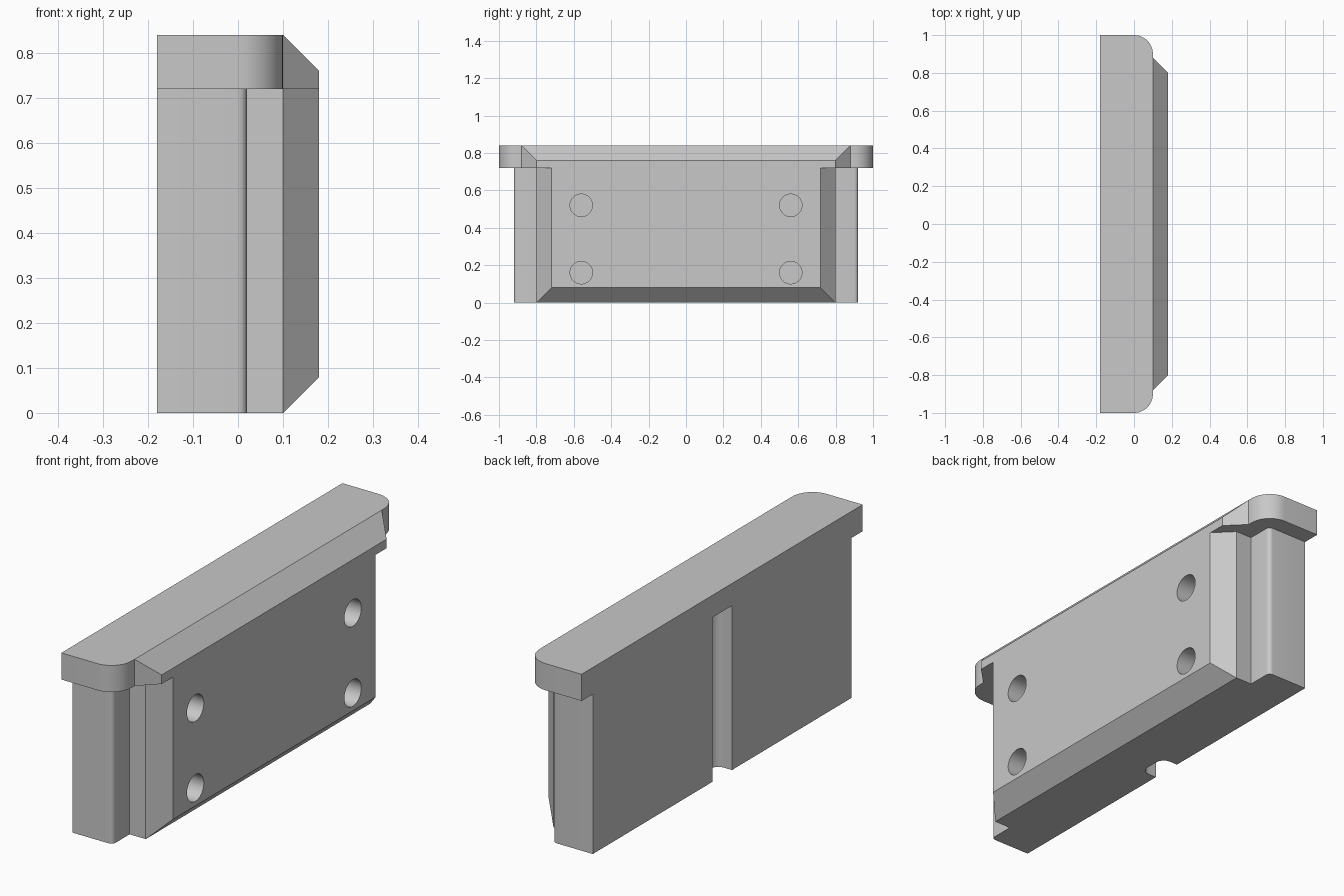
import bpy, bmesh, math
from mathutils import Vector

cube = bpy.data.objects.get("Cube")
if cube:
    bpy.data.objects.remove(cube, do_unlink=True)

grey = bpy.data.materials.new("plain grey")
grey.use_nodes = True
grey.diffuse_color = (0.58, 0.58, 0.58, 1)
grey.node_tree.nodes["Principled BSDF"].inputs["Base Color"].default_value = (0.58, 0.58, 0.58, 1)


def arc(cx, cy, r, start, end, steps=12):
    """Points of an arc, angles in degrees."""
    angles = [math.radians(start + (end - start) * i / steps) for i in range(steps + 1)]
    return [(cx + r * math.cos(a), cy + r * math.sin(a)) for a in angles]


def mirrored(half):
    """Complete a half outline (y > 0) across y = 0."""
    return half + [(x, -y) for x, y in reversed(half)]


def finish(name, bm):
    bmesh.ops.recalc_face_normals(bm, faces=bm.faces)
    mesh = bpy.data.meshes.new(name)
    bm.to_mesh(mesh)
    bm.free()
    mesh.materials.append(grey)
    ob = bpy.data.objects.new(name, mesh)
    bpy.context.collection.objects.link(ob)
    return ob


def prism(name, outline, z0, z1, chamfer=None):
    """Extrude an outline upward, then slice one sloped edge off its front."""
    bm = bmesh.new()
    face = bm.faces.new([bm.verts.new((x, y, z0)) for x, y in outline])
    new = bmesh.ops.extrude_face_region(bm, geom=[face])["geom"]
    bmesh.ops.translate(bm, vec=(0, 0, z1 - z0),
                        verts=[v for v in new if isinstance(v, bmesh.types.BMVert)])
    if chamfer:
        point, normal = chamfer
        # nudge the plane so that it slices cleanly beside the step edge
        bmesh.ops.bisect_plane(bm, geom=bm.verts[:] + bm.edges[:] + bm.faces[:], dist=1e-6,
                               plane_co=Vector(point) + Vector((0.0005, 0, 0)),
                               plane_no=normal, clear_outer=True)
        bmesh.ops.holes_fill(bm, edges=[e for e in bm.edges if e.is_boundary], sides=0)
    return finish(name, bm)


def cut(ob, cutters):
    bpy.ops.object.select_all(action="DESELECT")
    bpy.context.view_layer.objects.active = ob
    ob.select_set(True)
    for cutter in cutters:
        mod = ob.modifiers.new("cut", "BOOLEAN")
        mod.operation = "DIFFERENCE"
        mod.solver = "EXACT"
        mod.object = cutter
        bpy.ops.object.modifier_apply(modifier=mod.name)
    bpy.ops.object.shade_smooth_by_angle(angle=math.radians(30))


# Body: stepped ends, rounded rear corners, chamfered front pad
body_half = [(-0.18, 0.92)] + arc(0, 0.90, 0.02, 90, 0, 6) + [(0.02, 0.80), (0.10, 0.80), (0.18, 0.72)]
body = prism("body", mirrored(body_half), 0, 0.72, ((0.10, 0, 0), (1, 0, -1)))

# Top lip: rounded corners and a sloped front edge
lip_half = [(-0.18, 1.0)] + arc(0, 0.90, 0.10, 90, 0) + [(0.10, 0.88), (0.18, 0.80)]
lip = prism("top_lip", mirrored(lip_half), 0.72, 0.84, ((0.10, 0, 0.84), (1, 0, 1)))

# Cutter for the vertical groove in the flat side
groove_half = [(-0.30, 0.07)] + arc(-0.14, 0.03, 0.04, 90, 0, 8)
groove = prism("groove_cutter", mirrored(groove_half), -0.1, 0.74)

# Cutter for the four blind round holes
bm = bmesh.new()
for y in (-0.56, 0.56):
    for z in (0.16, 0.52):
        made = bmesh.ops.create_cone(bm, cap_ends=True, segments=48, radius1=0.06, radius2=0.06, depth=0.3)
        for v in made["verts"]:
            v.co = (v.co.z + 0.13, v.co.x + y, v.co.y + z)
holes = finish("hole_cutter", bm)

cut(body, [groove, holes])
cut(lip, [groove])
for cutter in (groove, holes):
    cutter.hide_render = True
    bpy.data.objects.remove(cutter, do_unlink=True)
